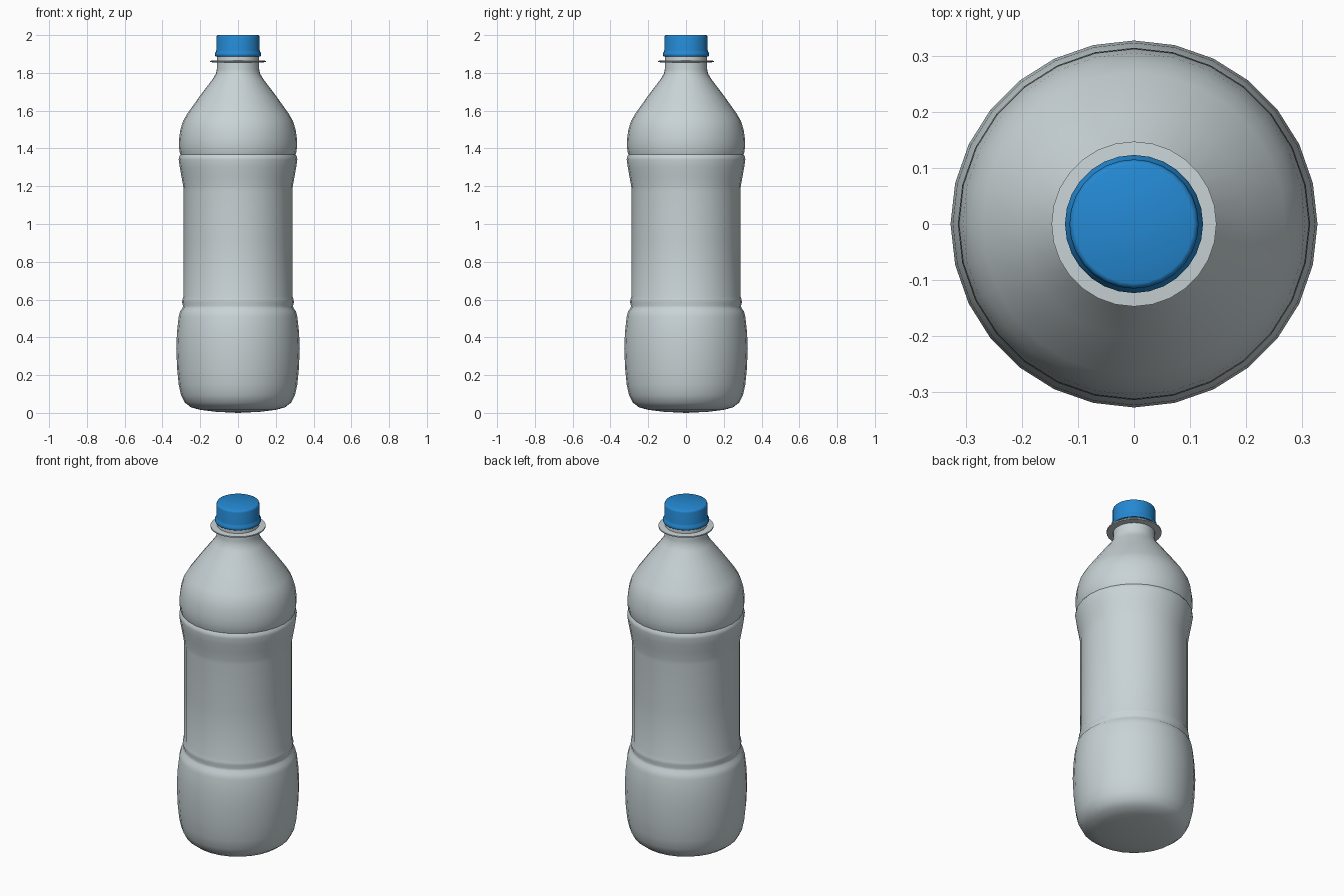
import bpy, bmesh, math

if "Cube" in bpy.data.objects:
    bpy.data.objects.remove(bpy.data.objects["Cube"])

SIDES = 28


def material(name, rgb):
    m = bpy.data.materials.new(name)
    m.diffuse_color = (*rgb, 1)
    m.use_nodes = True
    m.node_tree.nodes["Principled BSDF"].inputs["Base Color"].default_value = m.diffuse_color
    return m


def lathe(name, profile, mat, angle):
    """Spin an (r, z) profile, listed bottom to top, around z; r = 0 becomes a pole."""
    bm = bmesh.new()
    rings = []
    for r, z in profile:
        if r == 0:
            rings.append([bm.verts.new((0, 0, z))] * SIDES)
        else:
            rings.append([bm.verts.new((r * math.cos(2 * math.pi * i / SIDES),
                                        r * math.sin(2 * math.pi * i / SIDES), z))
                          for i in range(SIDES)])
    for a, b in zip(rings, rings[1:]):
        for i in range(SIDES):
            j = (i + 1) % SIDES
            bm.faces.new(dict.fromkeys((a[i], a[j], b[j], b[i])))
    bmesh.ops.recalc_face_normals(bm, faces=bm.faces)
    me = bpy.data.meshes.new(name)
    bm.to_mesh(me)
    bm.free()
    me.materials.append(mat)
    ob = bpy.data.objects.new(name, me)
    bpy.context.collection.objects.link(ob)
    bpy.ops.object.select_all(action='DESELECT')
    ob.select_set(True)
    bpy.context.view_layer.objects.active = ob
    bpy.ops.object.shade_smooth_by_angle(angle=math.radians(angle))
    return ob


plastic = material("pale grey plastic", (0.58, 0.65, 0.67))
blue = material("blue cap plastic", (0.018, 0.25, 0.65))

# Bottle: base, bulged lower body, groove, straight grip, shoulder groove, cone, neck
lathe("bottle_body", [
    (0, 0), (0.12, 0.006), (0.2, 0.016), (0.25, 0.03), (0.282, 0.055), (0.302, 0.095),
    (0.314, 0.15), (0.322, 0.23), (0.327, 0.34), (0.323, 0.43), (0.314, 0.51),
    (0.306, 0.54), (0.294, 0.553), (0.291, 0.567), (0.296, 0.585), (0.294, 0.602),
    (0.288, 0.62), (0.288, 0.9), (0.288, 1.175), (0.29, 1.2), (0.299, 1.25),
    (0.308, 1.3), (0.314, 1.34), (0.313, 1.355), (0.305, 1.367), (0.309, 1.382),
    (0.313, 1.41), (0.312, 1.45), (0.305, 1.5), (0.291, 1.545), (0.27, 1.582),
    (0.2, 1.68), (0.132, 1.77), (0.117, 1.795), (0.112, 1.82), (0.112, 1.9),
    (0, 1.9)], plastic, 40)

# Thin transfer ring on the neck
lathe("neck_ring", [(0.105, 1.854), (0.147, 1.857), (0.147, 1.864), (0.105, 1.867)],
      plastic, 40)

# Cap with a flared tamper band and softened top rim
lathe("cap", [
    (0, 1.888), (0.119, 1.888), (0.123, 1.893), (0.123, 1.903), (0.117, 1.912),
    (0.115, 1.92), (0.115, 1.988), (0.112, 1.997), (0.106, 2.0), (0, 2.0)], blue, 50)
